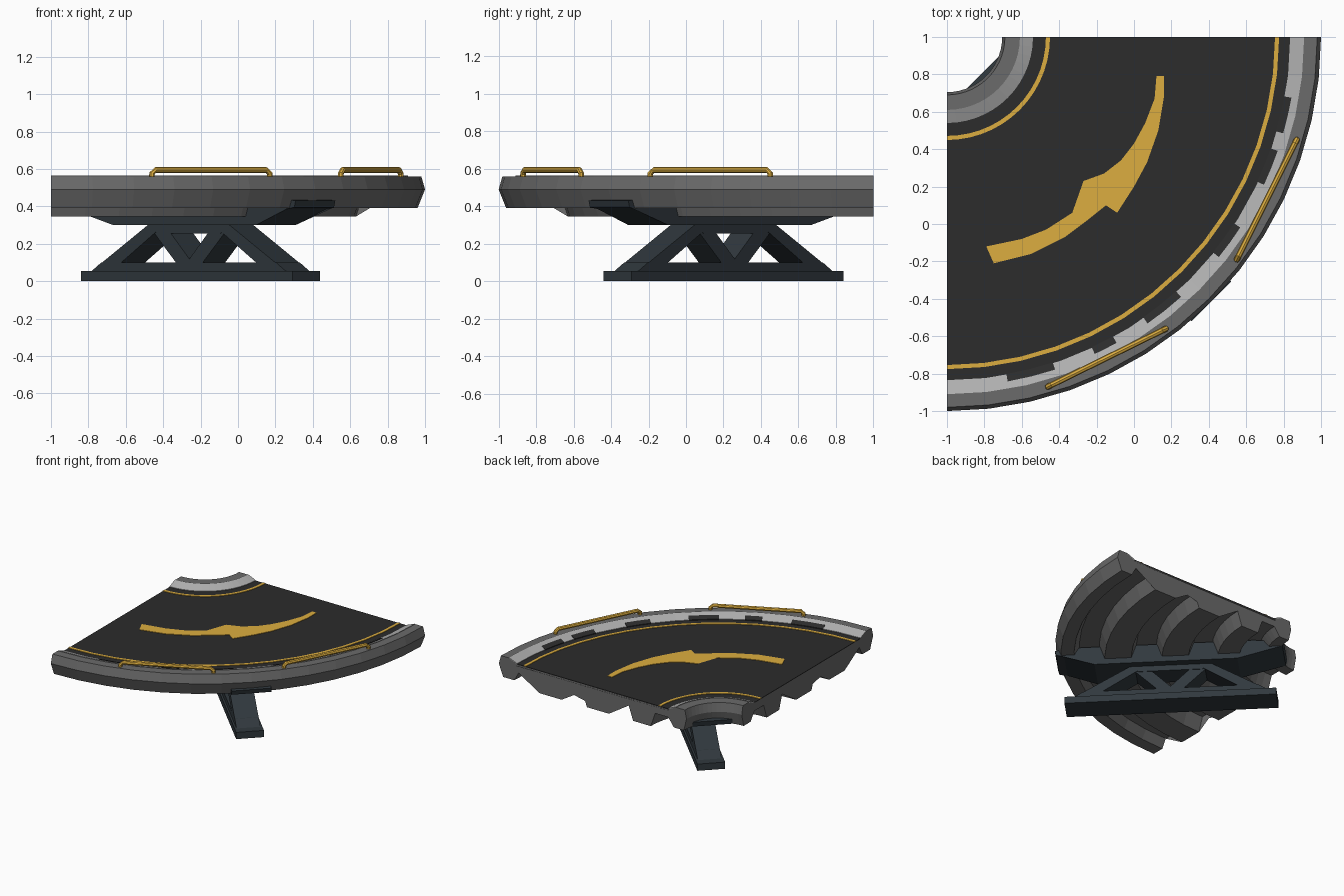
import bpy, bmesh, math
from mathutils import Vector

if "Cube" in bpy.data.objects:
    bpy.data.objects.remove(bpy.data.objects["Cube"])

CENTRE = Vector((-1, 1, 0))      # pivot of the quarter turn
S = math.sqrt(0.5)


def material(name, rgb):
    m = bpy.data.materials.new(name)
    m.diffuse_color = (*rgb, 1)
    m.use_nodes = True
    m.node_tree.nodes["Principled BSDF"].inputs["Base Color"].default_value = m.diffuse_color
    return m


GREY = material("grey", (0.145, 0.145, 0.145))
LIGHT = material("light_grey", (0.43, 0.43, 0.43))
BLACK = material("road_black", (0.025, 0.025, 0.025))
YELLOW = material("yellow", (0.72, 0.42, 0.05))
STEEL = material("dark_steel", (0.03, 0.04, 0.048))


def finish(name, bm, mat):
    bmesh.ops.recalc_face_normals(bm, faces=bm.faces)
    me = bpy.data.meshes.new(name)
    bm.to_mesh(me)
    bm.free()
    me.materials.append(mat)
    ob = bpy.data.objects.new(name, me)
    bpy.context.collection.objects.link(ob)
    return ob


def loft(name, rings, mat):
    """Join equal closed loops of points and cap both ends."""
    bm = bmesh.new()
    vs = [[bm.verts.new(p) for p in ring] for ring in rings]
    n = len(vs[0])
    for a, b in zip(vs, vs[1:]):
        for i in range(n):
            j = (i + 1) % n
            bm.faces.new((a[i], a[j], b[j], b[i]))
    caps = [bm.faces.new(vs[0]), bm.faces.new(vs[-1])]
    bmesh.ops.triangulate(bm, faces=[f for f in caps if n > 4])
    return finish(name, bm, mat)


def sweep(name, profile, mat, a0=-90, a1=0, n=14):
    """Turn an (r, z) profile about the pivot."""
    rings = []
    for k in range(n + 1):
        a = math.radians(a0 + (a1 - a0) * k / n)
        rings.append([CENTRE + Vector((r * math.cos(a), r * math.sin(a), z)) for r, z in profile])
    return loft(name, rings, mat)


def prism(name, profile, width, mat):
    """Extrude an (r, z) profile across the diagonal of the quarter."""
    rings = [[CENTRE + Vector((r * S + s * width / 2 * S, -r * S + s * width / 2 * S, z))
              for r, z in profile] for s in (-1, 1)]
    return loft(name, rings, mat)


# curved deck: rims and concentric ribs in one section
section = [(0.46, 0.525), (0.39, 0.56), (0.31, 0.56), (0.295, 0.49), (0.32, 0.39),
           (0.41, 0.39), (0.46, 0.46)]
for r0, r1 in ((0.62, 0.78), (1.0, 1.2), (1.43, 1.63)):
    section += [(r0 - 0.04, 0.46), (r0, 0.345), (r1, 0.345), (r1 + 0.04, 0.46)]
section += [(1.82, 0.46), (1.86, 0.39), (1.96, 0.39), (2.0, 0.49), (1.98, 0.56),
            (1.91, 0.56), (1.83, 0.525)]
sweep("deck_body", section, GREY)

# road surface and painted lines
sweep("road_surface", [(0.45, 0.51), (0.45, 0.53), (1.84, 0.53), (1.84, 0.51)], BLACK)
for name, r in (("inner_line", 0.54), ("outer_line", 1.765)):
    sweep(name, [(r - 0.011, 0.529), (r - 0.011, 0.534), (r + 0.011, 0.534), (r + 0.011, 0.529)], YELLOW)

# light bevel bands along the rims
sweep("outer_bevel", [(1.835, 0.525), (1.835, 0.534), (1.91, 0.564), (1.91, 0.55)], LIGHT)
sweep("inner_bevel", [(0.46, 0.525), (0.46, 0.534), (0.39, 0.564), (0.39, 0.55)], LIGHT)

# worn dark chips on the band edges
for i, (a, b) in enumerate(((-80, -72), (-65, -61), (-55, -48), (-39, -33), (-25, -19), (-16, -10))):
    sweep(f"worn_chip_{i}", [(1.83, 0.525), (1.83, 0.536), (1.87, 0.552), (1.87, 0.54)], BLACK, a, b, 2)

# direction arrow
arrow = [(-0.75, -0.21), (-0.55, -0.16), (-0.37, -0.07), (-0.25, 0.02), (-0.15, 0.10), (-0.09, 0.06),
         (0.0, 0.20), (0.07, 0.33), (0.13, 0.50), (0.16, 0.68), (0.16, 0.79), (0.12, 0.79),
         (0.11, 0.67), (0.06, 0.54), (0.0, 0.43), (-0.07, 0.34), (-0.16, 0.27), (-0.27, 0.23),
         (-0.21, 0.18), (-0.33, 0.06), (-0.47, -0.03), (-0.60, -0.08), (-0.79, -0.12)]
loft("direction_arrow", [[(x, y, z) for x, y in arrow] for z in (0.529, 0.534)], YELLOW)


# guard rails: bent tubes standing on the outer rim
def rail(name, p, q, rad=0.016, sides=8):
    p, q = Vector((*p, 0)), Vector((*q, 0))
    d = (q - p).normalized()
    side = Vector((-d.y, d.x, 0))
    up = Vector((0, 0, 1))
    path = [p + up * 0.55, p + up * 0.575, p + d * 0.02 + up * 0.594,
            q - d * 0.02 + up * 0.594, q + up * 0.575, q + up * 0.55]
    rings = []
    for i, c in enumerate(path):
        t = (path[min(i + 1, 5)] - path[max(i - 1, 0)]).normalized()
        nrm = t.cross(side)
        rings.append([c + (side * math.cos(k * math.tau / sides) + nrm * math.sin(k * math.tau / sides)) * rad
                      for k in range(sides)])
    loft(name, rings, YELLOW)


rail("guard_rail_front", (-0.46, -0.87), (0.17, -0.56))
rail("guard_rail_side", (0.55, -0.19), (0.87, 0.45))

# support beam under the deck
beam = prism("support_beam", [(0.27, 0.43), (0.28, 0.39), (0.62, 0.30), (1.70, 0.30), (1.93, 0.385),
                              (1.99, 0.395), (2.0, 0.43), (1.8, 0.45), (0.5, 0.45)], 0.30, STEEL)

# truss stand
M = 1.131                        # stand centre along the diagonal
prism("base_plate", [(M - 0.8, 0), (M + 0.8, 0), (M + 0.8, 0.055), (M - 0.8, 0.055)], 0.21, STEEL)
prism("truss_sill", [(M - 0.74, 0.05), (M + 0.74, 0.05), (M + 0.66, 0.10), (M - 0.66, 0.10)], 0.18, STEEL)
prism("truss_top", [(M - 0.24, 0.255), (M + 0.24, 0.255), (M + 0.30, 0.305), (M - 0.30, 0.305)], 0.18, STEEL)
for side, s in (("inner", -1), ("outer", 1)):
    prism(f"truss_leg_{side}", [(M + s * 0.74, 0.05), (M + s * 0.59, 0.05),
                                (M + s * 0.18, 0.305), (M + s * 0.30, 0.305)], 0.18, STEEL)
    prism(f"truss_brace_{side}", [(M + s * 0.06, 0.06), (M - s * 0.06, 0.06),
                                  (M + s * 0.19, 0.305), (M + s * 0.30, 0.29)], 0.17, STEEL)
